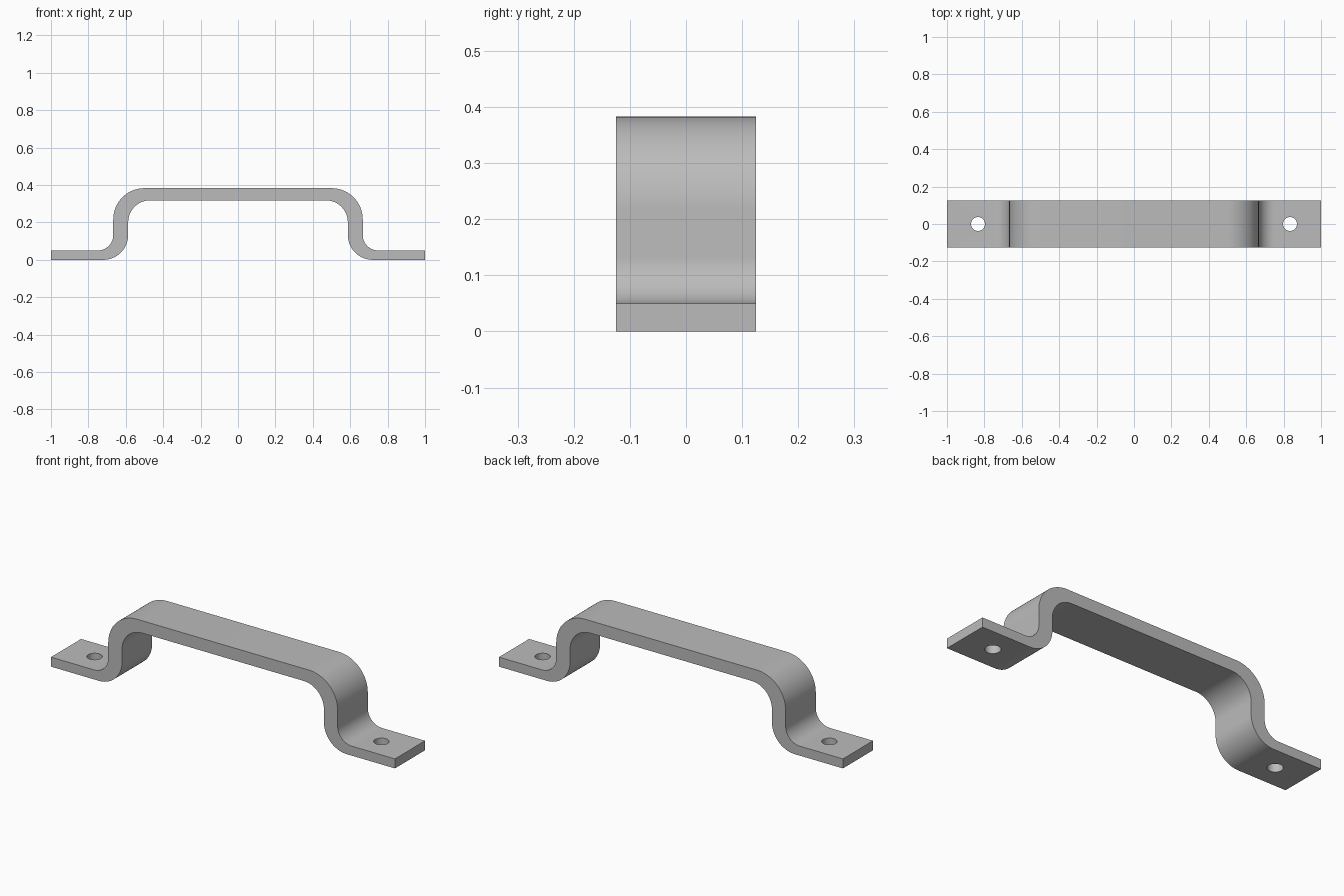
import bpy
import bmesh
from math import pi, cos, sin, radians

cube = bpy.data.objects.get("Cube")
if cube:
    bpy.data.objects.remove(cube, do_unlink=True)

HALF_WIDTH = 0.125
HEIGHT = 0.383
BAR_UNDERSIDE = 0.318
FOOT_TOP = 0.05
LEG_OUT, LEG_IN = 0.667, 0.587
HOLE_X, HOLE_RADIUS = 0.834, 0.037
STEPS = 20

steel = bpy.data.materials.new("grey steel")
steel.use_nodes = True
grey = (0.5, 0.5, 0.5, 1)
steel.diffuse_color = grey
steel.node_tree.nodes["Principled BSDF"].inputs["Base Color"].default_value = grey


def arc(cx, cz, r, start, end):
    angles = [start + (end - start) * i / STEPS for i in range(STEPS + 1)]
    return [(cx + r * cos(a), cz + r * sin(a)) for a in angles]


def fillet_arcs():
    """Outer and lower edges of the right half, each running outward from the middle."""
    top_r, under_r, foot_r, heel_r = 0.167, 0.117, 0.083, 0.133
    upper = arc(LEG_OUT - top_r, HEIGHT - top_r, top_r, pi / 2, 0)
    upper += arc(LEG_OUT + foot_r, FOOT_TOP + foot_r, foot_r, pi, 1.5 * pi)
    upper.append((1, FOOT_TOP))
    lower = arc(LEG_IN - under_r, BAR_UNDERSIDE - under_r, under_r, pi / 2, 0)
    lower += arc(LEG_IN + heel_r, heel_r, heel_r, pi, 1.5 * pi)
    lower.append((1, 0))
    return upper, lower


def mirrored(points):
    return [(-x, z) for x, z in points]


# Bent strap: closed side profile extruded across its width
upper, lower = fillet_arcs()
outline = upper + lower[::-1] + mirrored(lower) + mirrored(upper)[::-1]
bm = bmesh.new()
face = bm.faces.new([bm.verts.new((x, -HALF_WIDTH, z)) for x, z in outline])
extruded = bmesh.ops.extrude_face_region(bm, geom=[face])
back = [g for g in extruded["geom"] if isinstance(g, bmesh.types.BMVert)]
bmesh.ops.translate(bm, verts=back, vec=(0, 2 * HALF_WIDTH, 0))
bmesh.ops.recalc_face_normals(bm, faces=bm.faces)
mesh = bpy.data.meshes.new("handle_strap")
bm.to_mesh(mesh)
bm.free()
mesh.materials.append(steel)
handle = bpy.data.objects.new("handle_strap", mesh)
bpy.context.collection.objects.link(handle)
bpy.context.view_layer.objects.active = handle

# Screw hole through each foot
for side in (-1, 1):
    bpy.ops.mesh.primitive_cylinder_add(
        vertices=48, radius=HOLE_RADIUS, depth=0.3, location=(side * HOLE_X, 0, 0))
    cutter = bpy.context.object
    cutter.data.materials.append(steel)
    cutter.hide_render = True
    bpy.context.view_layer.objects.active = handle
    cut = handle.modifiers.new("screw_hole", "BOOLEAN")
    cut.operation = "DIFFERENCE"
    cut.solver = "EXACT"
    cut.object = cutter
    bpy.ops.object.modifier_apply(modifier=cut.name)
    bpy.data.objects.remove(cutter, do_unlink=True)

# Smooth bends with crisp strap edges
bpy.ops.object.select_all(action="DESELECT")
handle.select_set(True)
bpy.context.view_layer.objects.active = handle
bpy.ops.object.shade_smooth_by_angle(angle=radians(30))
